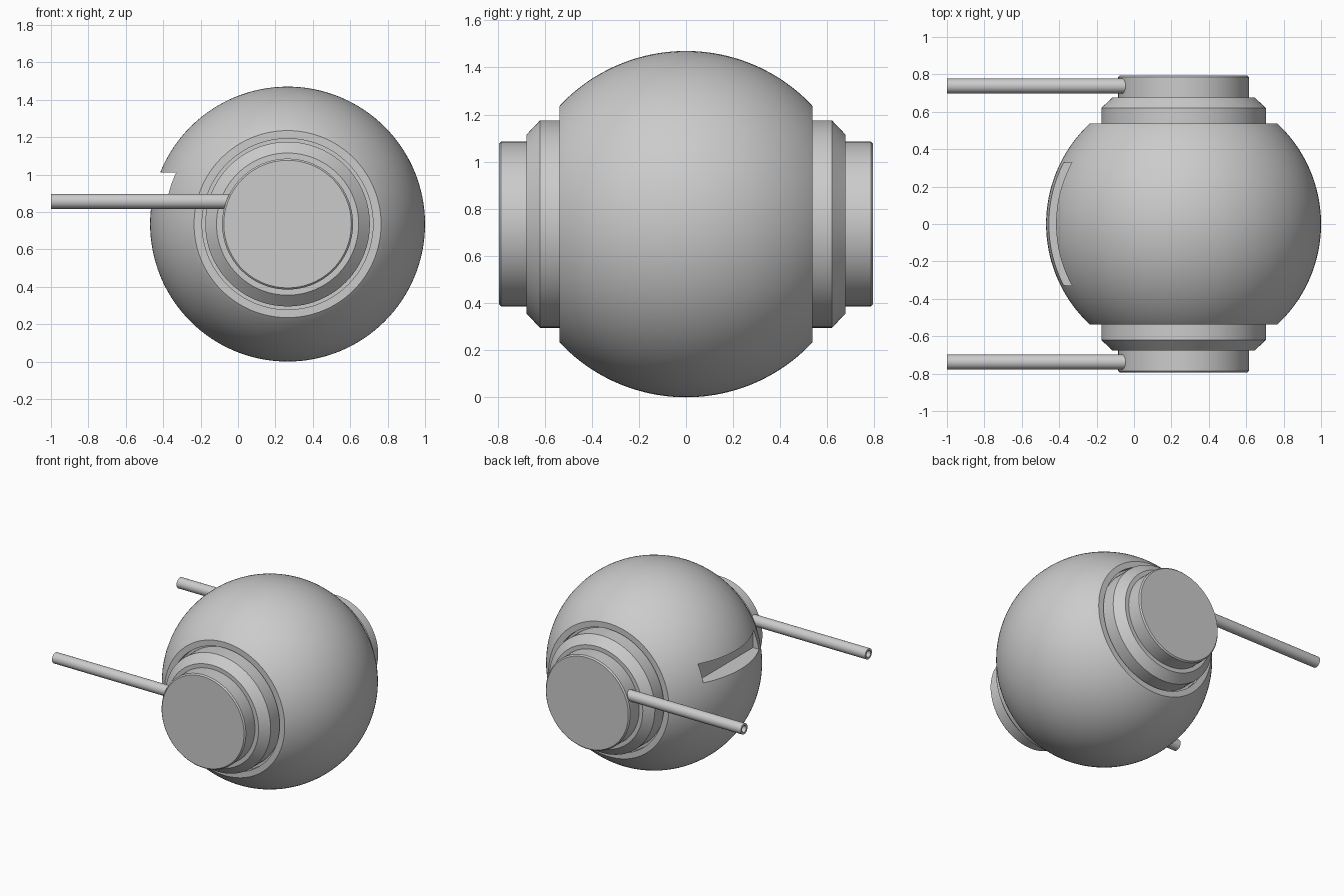
import bpy, bmesh, math

if "Cube" in bpy.data.objects:
    bpy.data.objects.remove(bpy.data.objects["Cube"])

CX, CZ, R = 0.265, 0.735, 0.735


def lathe(name, profile, place, segs=96):
    """Revolve (radius, height) points; place maps (a, b, height) to xyz."""
    bm = bmesh.new()
    rings = []
    for r, h in profile:
        rings.append([bm.verts.new(place(r * math.cos(t), r * math.sin(t), h))
                      for t in (2 * math.pi * i / segs for i in range(segs))])
    for a, b in zip(rings, rings[1:]):
        for i in range(segs):
            j = (i + 1) % segs
            bm.faces.new((a[i], a[j], b[j], b[i]))
    bmesh.ops.remove_doubles(bm, verts=bm.verts, dist=1e-5)
    bmesh.ops.recalc_face_normals(bm, faces=bm.faces)
    me = bpy.data.meshes.new(name)
    bm.to_mesh(me)
    bm.free()
    ob = bpy.data.objects.new(name, me)
    bpy.context.collection.objects.link(ob)
    return ob


def smooth(ob):
    bpy.ops.object.select_all(action='DESELECT')
    ob.select_set(True)
    bpy.context.view_layer.objects.active = ob
    bpy.ops.object.shade_smooth_by_angle(angle=math.radians(25))


def along_y(side):
    return lambda a, b, h: (CX + a, side * h, CZ + b)


# Ball with flattened sides and a recessed seat for each collar
n = 48
top = math.asin(0.53 / R)
arc = [(R * math.cos(t), R * math.sin(t))
       for t in (-top + 2 * top * i / n for i in range(n + 1))]
seat = [(0.5, 0.538), (0.457, 0.538), (0.457, 0.5), (0, 0.5)]
ball = lathe("ball_body", [(r, -h) for r, h in reversed(seat)] + arc + seat,
             along_y(1), 128)

# Slot cut in the -x side
x0, x1, y1, z0, z1 = -0.7, -0.325, 0.33, 0.88, 1.01
bpy.ops.mesh.primitive_cube_add(size=1, location=((x0 + x1) / 2, 0, (z0 + z1) / 2))
cutter = bpy.context.object
cutter.name = "slot_cutter"
cutter.scale = (x1 - x0, 2 * y1, z1 - z0)
cutter.hide_render = True
bpy.context.view_layer.update()
mod = ball.modifiers.new("slot", 'BOOLEAN')
mod.operation = 'DIFFERENCE'
mod.solver = 'EXACT'
mod.object = cutter
bpy.ops.object.select_all(action='DESELECT')
ball.select_set(True)
bpy.context.view_layer.objects.active = ball
bpy.ops.object.modifier_apply(modifier=mod.name)
bpy.data.objects.remove(cutter)
smooth(ball)

# Collar, end cap and hollow rod on each side
for side, label in ((-1, "front"), (1, "back")):
    smooth(lathe(label + "_collar",
                 [(0, 0.49), (0.44, 0.49), (0.44, 0.62), (0.38, 0.677), (0, 0.677)],
                 along_y(side)))
    smooth(lathe(label + "_end_cap",
                 [(0, 0.66), (0.35, 0.66), (0.35, 0.785), (0.341, 0.794), (0, 0.794)],
                 along_y(side)))
    smooth(lathe(label + "_rod",
                 [(0.025, 0), (0.025, -1), (0.04, -1), (0.04, 0), (0.025, 0)],
                 lambda a, b, h: (h, side * 0.738 + a, 0.857 + b), 32))
